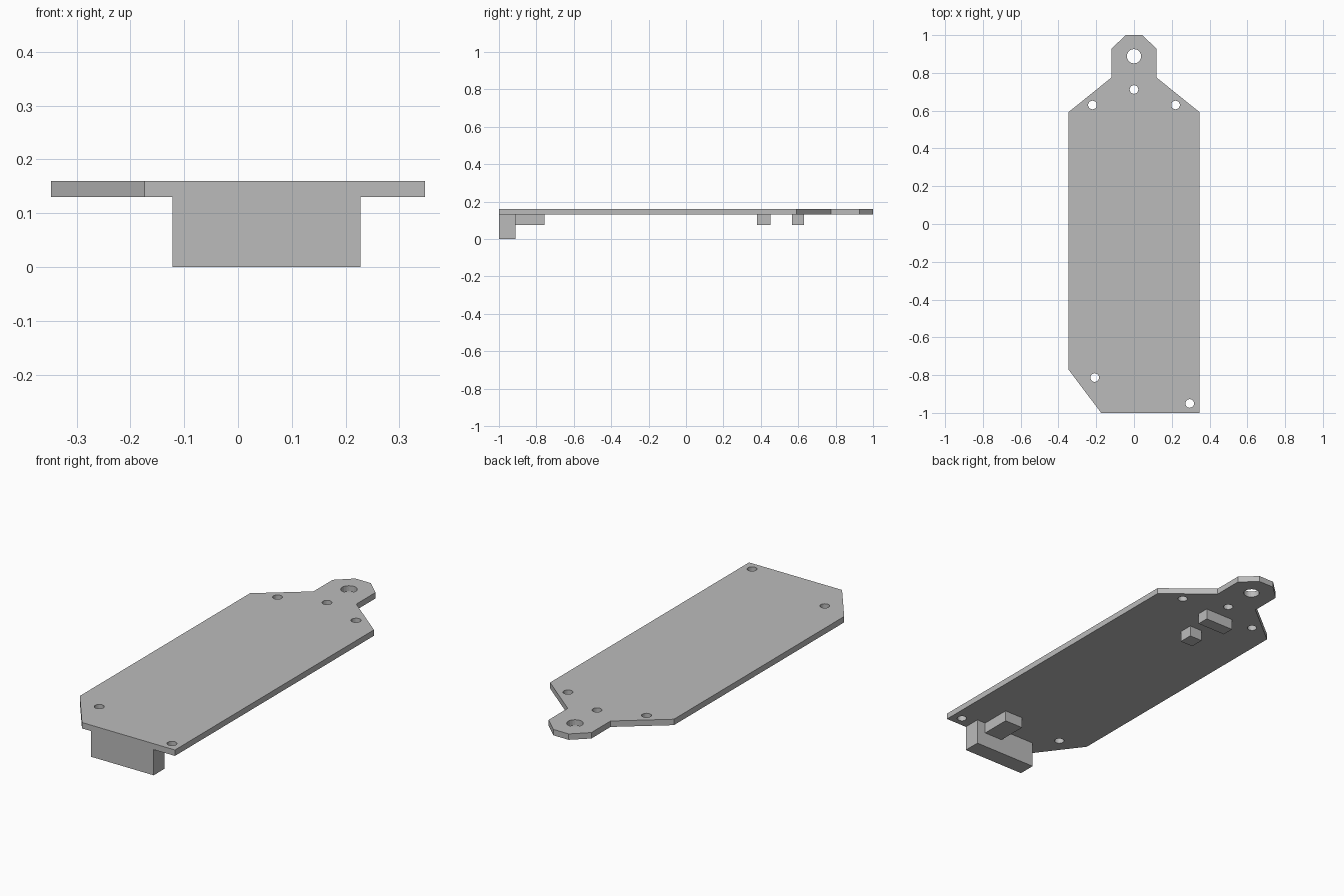
import bpy, bmesh
from math import cos, sin, tau

default = bpy.data.objects.get("Cube")
if default:
    bpy.data.objects.remove(default, do_unlink=True)

PLATE_BOTTOM, PLATE_TOP = 0.13, 0.16

# Single plain grey
grey = bpy.data.materials.new("plain_grey")
grey.use_nodes = True
colour = (0.5, 0.5, 0.5, 1)
grey.diffuse_color = colour
grey.node_tree.nodes["Principled BSDF"].inputs["Base Color"].default_value = colour


def finish(name, bm):
    bmesh.ops.recalc_face_normals(bm, faces=bm.faces[:])
    mesh = bpy.data.meshes.new(name)
    bm.to_mesh(mesh)
    bm.free()
    mesh.materials.append(grey)
    obj = bpy.data.objects.new(name, mesh)
    bpy.context.collection.objects.link(obj)
    return obj


def add_loop(bm, points):
    verts = [bm.verts.new((x, y, PLATE_BOTTOM)) for x, y in points]
    return [bm.edges.new((a, b)) for a, b in zip(verts, verts[1:] + verts[:1])]


def circle(x, y, r, sides=20):
    return [(x + r * cos(tau * i / sides), y + r * sin(tau * i / sides))
            for i in range(sides)]


def block(name, x0, x1, y0, y1, z0):
    bm = bmesh.new()
    bmesh.ops.create_cube(bm, size=1)
    for v in bm.verts:
        v.co = (x1 if v.co.x > 0 else x0,
                y1 if v.co.y > 0 else y0,
                PLATE_BOTTOM if v.co.z > 0 else z0)
    return finish(name, bm)


# Base plate: mirrored tab end, one clipped front corner
side = [(0.347, 0.592), (0.12, 0.775), (0.12, 0.928), (0.043, 1)]
outline = [(-0.174, -1), (0.347, -1)] + side
outline += [(-x, y) for x, y in reversed(side)] + [(-0.347, -0.77)]

# Tab hole and five screw holes
screw_holes = [(0, 0.712), (0.22, 0.63), (-0.22, 0.63), (-0.208, -0.813), (0.295, -0.95)]
holes = [circle(0, 0.888, 0.038)] + [circle(x, y, 0.023) for x, y in screw_holes]

bm = bmesh.new()
edges = []
for points in [outline] + holes:
    edges += add_loop(bm, points)
bmesh.ops.triangle_fill(bm, edges=edges, use_beauty=True, normal=(0, 0, 1))
extruded = bmesh.ops.extrude_face_region(bm, geom=bm.faces[:], use_keep_orig=True)
for item in extruded["geom"]:
    if isinstance(item, bmesh.types.BMVert):
        item.co.z = PLATE_TOP
finish("base_plate", bm)

# Blocks under the plate
block("front_connector", -0.122, 0.228, -1, -0.912, 0)
block("connector_backing", 0.075, 0.179, -0.912, -0.757, 0.075)
block("small_component", -0.05, 0.022, 0.38, 0.452, 0.075)
block("long_component", -0.093, 0.067, 0.568, 0.63, 0.075)
